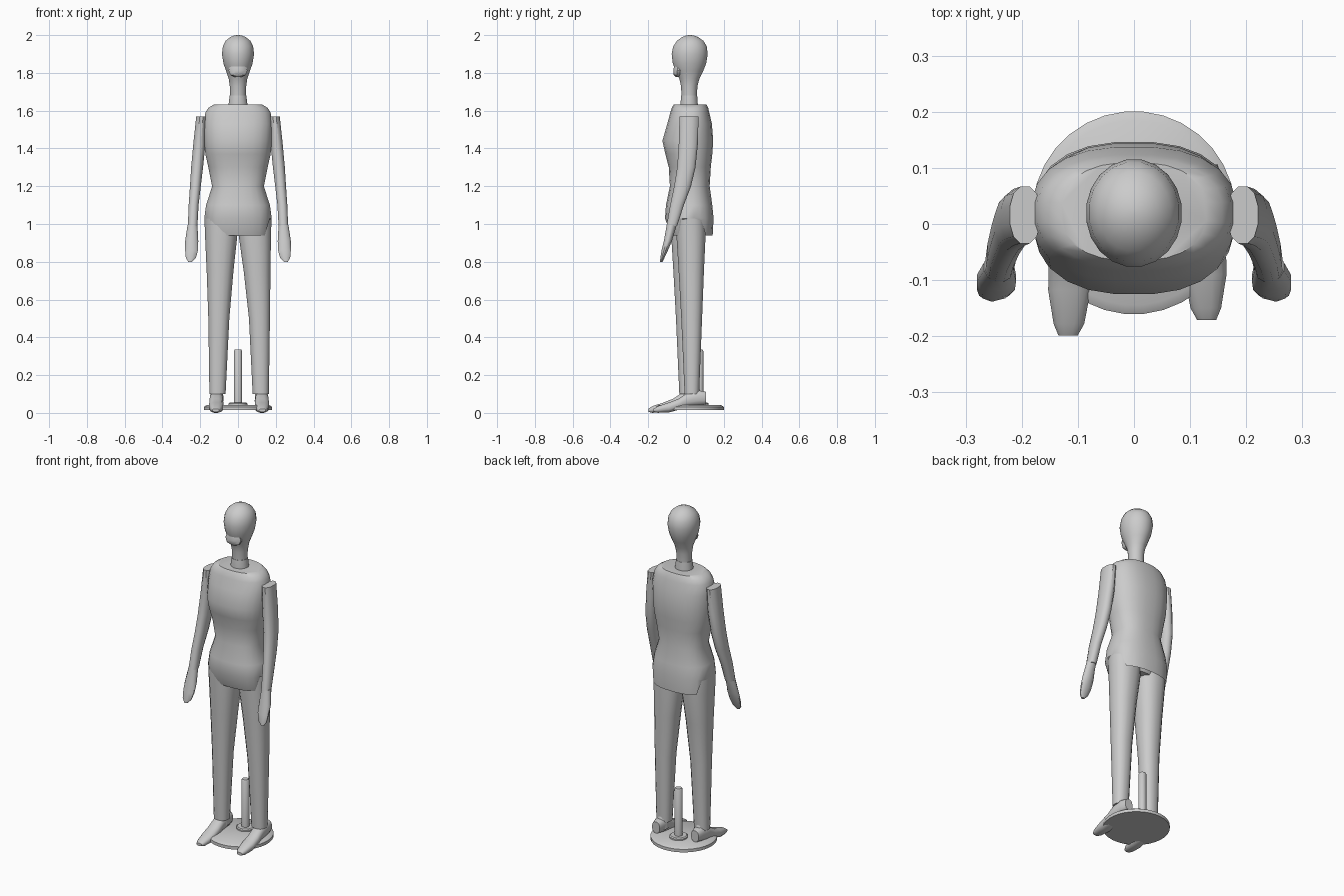
import bpy, bmesh, math


def finish(bm, name, angle=40):
    bmesh.ops.recalc_face_normals(bm, faces=bm.faces)
    mesh = bpy.data.meshes.new(name)
    bm.to_mesh(mesh)
    bm.free()
    ob = bpy.data.objects.new(name, mesh)
    bpy.context.collection.objects.link(ob)
    bpy.ops.object.select_all(action='DESELECT')
    bpy.context.view_layer.objects.active = ob
    ob.select_set(True)
    bpy.ops.object.shade_smooth_by_angle(angle=math.radians(angle))
    return ob


def loft(name, rings, sides=16, power=2.0, along_y=False, side=1, caps=(True, True), edit=None):
    """Skin rings given as (level, x0, x1, b0, b1); b is y, or z when along_y."""
    bm = bmesh.new()
    loops = []
    for level, x0, x1, b0, b1 in rings:
        loop = []
        for i in range(sides):
            a = 2 * math.pi * (i + 0.5) / sides
            c, s = math.cos(a), math.sin(a)
            x = (x0 + x1) / 2 + (x1 - x0) / 2 * math.copysign(abs(c) ** (2 / power), c)
            b = (b0 + b1) / 2 + (b1 - b0) / 2 * math.copysign(abs(s) ** (2 / power), s)
            loop.append(bm.verts.new((side * x, level, b) if along_y else (side * x, b, level)))
        loops.append(loop)
    for lo, hi in zip(loops, loops[1:]):
        for i in range(sides):
            j = (i + 1) % sides
            bm.faces.new((lo[i], lo[j], hi[j], hi[i]))
    if caps[0]:
        bm.faces.new(loops[0])
    if caps[1]:
        bm.faces.new(loops[-1])
    if edit:
        edit(loops)
    return finish(bm, name)


# Torso with a shirt hem that is cut higher at the sides
def raise_hem(loops):
    for v in loops[0]:
        if abs(v.co.x) > 0.145:
            v.co.z = 1.02


loft("torso", [
    (0.94, -0.172, 0.172, -0.08, 0.142),
    (1.03, -0.18, 0.18, -0.112, 0.147),
    (1.10, -0.170, 0.170, -0.107, 0.140),
    (1.20, -0.138, 0.138, -0.086, 0.126),
    (1.30, -0.158, 0.158, -0.092, 0.132),
    (1.37, -0.174, 0.174, -0.110, 0.140),
    (1.44, -0.180, 0.180, -0.126, 0.145),
    (1.53, -0.184, 0.184, -0.100, 0.138),
    (1.59, -0.174, 0.174, -0.084, 0.124),
    (1.615, -0.158, 0.158, -0.076, 0.118),
    (1.632, -0.130, 0.130, -0.066, 0.110),
], sides=24, power=2.4, caps=(False, True), edit=raise_hem)

# Neck and head
loft("neck_base", [
    (1.61, -0.052, 0.052, -0.03, 0.065),
    (1.64, -0.050, 0.050, -0.030, 0.063),
    (1.68, -0.045, 0.045, -0.026, 0.060),
])
loft("head", [
    (1.675, -0.042, 0.042, -0.024, 0.058),
    (1.73, -0.044, 0.044, -0.027, 0.061),
    (1.77, -0.050, 0.050, -0.036, 0.072),
    (1.81, -0.064, 0.064, -0.056, 0.092),
    (1.85, -0.078, 0.078, -0.071, 0.108),
    (1.90, -0.086, 0.086, -0.077, 0.116),
    (1.94, -0.081, 0.081, -0.069, 0.111),
    (1.97, -0.066, 0.066, -0.049, 0.093),
    (1.99, -0.041, 0.041, -0.020, 0.064),
    (1.998, -0.020, 0.020, 0.002, 0.042),
    (2.0, -0.004, 0.004, 0.018, 0.026),
], sides=20)
loft("chin", [
    (1.778, -0.018, 0.018, -0.054, -0.03),
    (1.79, -0.042, 0.042, -0.066, -0.02),
    (1.812, -0.052, 0.052, -0.068, -0.01),
    (1.835, -0.045, 0.045, -0.064, -0.01),
], sides=12)

# Arms and hands
for side, label in ((-1, "right"), (1, "left")):
    loft(label + "_arm", [
        (0.99, 0.214, 0.266, -0.104, -0.046),
        (1.10, 0.208, 0.262, -0.085, -0.010),
        (1.20, 0.196, 0.255, -0.064, 0.028),
        (1.30, 0.184, 0.249, -0.048, 0.052),
        (1.42, 0.172, 0.238, -0.040, 0.064),
        (1.57, 0.166, 0.222, -0.036, 0.068),
    ], sides=12, power=2.3, side=side)
    loft(label + "_hand", [
        (0.80, 0.242, 0.264, -0.138, -0.124),
        (0.82, 0.222, 0.277, -0.136, -0.114),
        (0.86, 0.211, 0.281, -0.130, -0.095),
        (0.91, 0.209, 0.281, -0.118, -0.074),
        (0.995, 0.214, 0.268, -0.103, -0.048),
    ], sides=12, side=side)

# Trousers: the model's right leg stands a little further forward
loft("trouser_seat", [
    (0.955, -0.10, 0.10, -0.05, 0.095),
    (1.04, -0.165, 0.165, -0.08, 0.12),
])
for side, label, dx, dy in ((-1, "right", -0.01, -0.028), (1, "left", 0.002, 0)):
    loft(label + "_leg", [
        (0.10, 0.075 + dx, 0.162 + dx, -0.008 + dy, 0.070 + dy),
        (0.50, 0.055 + dx, 0.168 + dx, -0.026 + dy, 0.086 + dy),
        (0.75, 0.028 + dx / 2, 0.172 + dx / 2, -0.040 + dy, 0.096 + dy / 2),
        (0.94, 0.002, 0.176, -0.052 + dy, 0.105),
        (1.03, -0.002, 0.179, -0.055 + dy, 0.105),
    ], side=side, power=2.3)
    # Ankle and sloping foot
    loft(label + "_ankle", [
        (0.06, 0.085 + dx, 0.155 + dx, 0.0 + dy, 0.098 + dy),
        (0.14, 0.09 + dx, 0.15 + dx, 0.005 + dy, 0.068 + dy),
    ], side=side, sides=12)
    loft(label + "_foot", [
        (-0.171 + dy, 0.110 + dx, 0.145 + dx, 0.005, 0.022),
        (-0.150 + dy, 0.098 + dx, 0.154 + dx, 0.0, 0.036),
        (-0.090 + dy, 0.086 + dx, 0.164 + dx, 0.002, 0.056),
        (-0.040 + dy, 0.087 + dx, 0.163 + dx, 0.015, 0.076),
        (0.010 + dy, 0.089 + dx, 0.160 + dx, 0.030, 0.110),
        (0.070 + dy, 0.088 + dx, 0.158 + dx, 0.038, 0.120),
        (0.106 + dy, 0.098 + dx, 0.148 + dx, 0.044, 0.112),
    ], side=side, sides=12, power=2.5, along_y=True)


# Stand: disc, collar and calf rod
def disc(name, y, profile, sides):
    loft(name, [(z, -r, r, y - r, y + r) for z, r in profile], sides=sides)


disc("stand_base", 0.02, [(0.014, 0.181), (0.032, 0.181), (0.042, 0.165)], 32)
disc("stand_collar", 0.07, [(0.04, 0.05), (0.05, 0.05), (0.055, 0.044)], 20)
disc("stand_rod", 0.07, [(0.04, 0.022), (0.328, 0.022), (0.336, 0.017)], 16)
